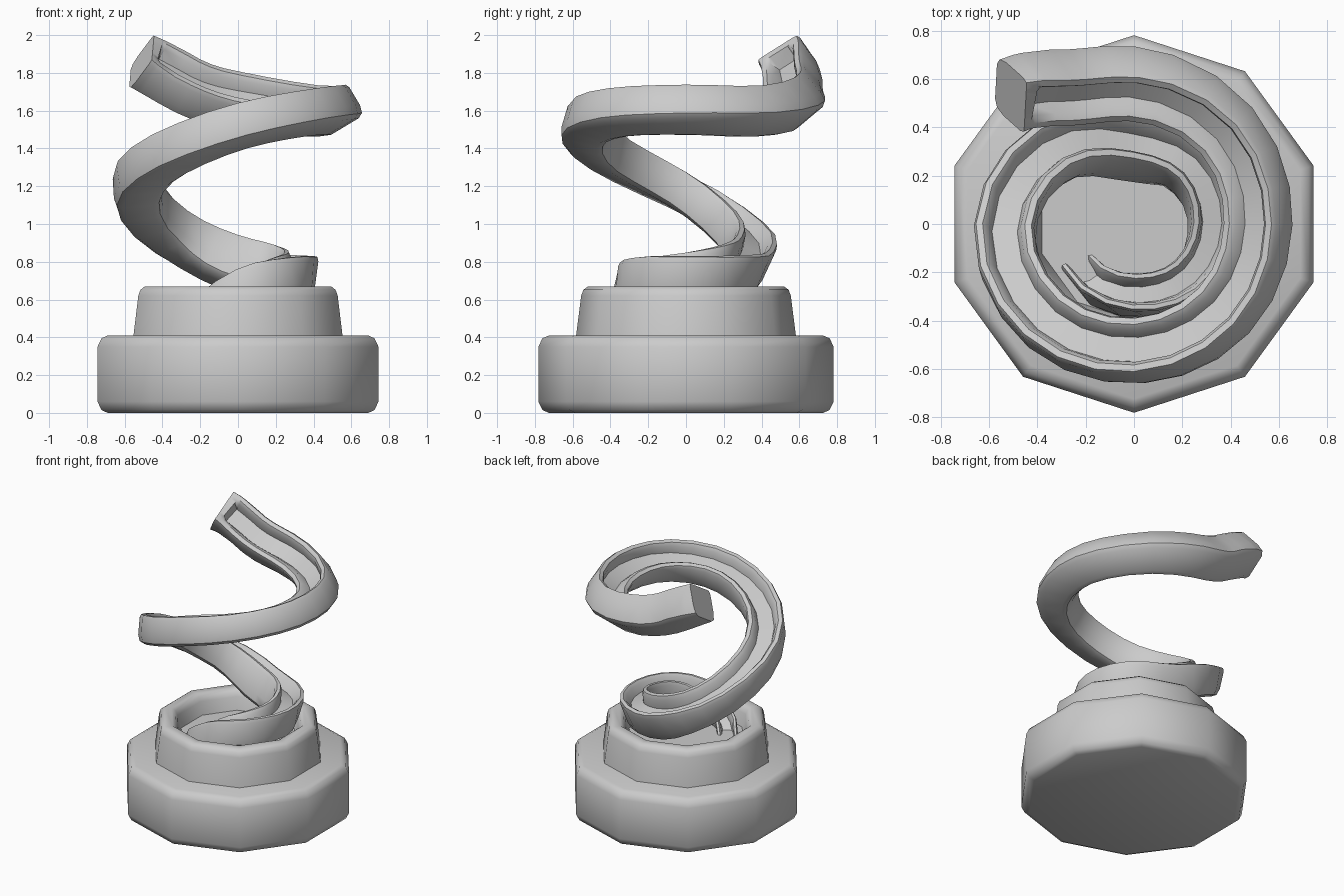
import bpy, bmesh
from math import radians, sin, cos, pi
from mathutils import Vector

cube = bpy.data.objects.get("Cube")
if cube:
    bpy.data.objects.remove(cube, do_unlink=True)

# One plain grey for everything
grey = bpy.data.materials.new("plain_grey")
grey.use_nodes = True
colour = (0.6, 0.6, 0.6, 1)
grey.diffuse_color = colour
grey.node_tree.nodes["Principled BSDF"].inputs["Base Color"].default_value = colour


def loft(name, rings, angle):
    """Join closed rings of points into a capped, smooth solid."""
    bm = bmesh.new()
    loops = [[bm.verts.new(p) for p in ring] for ring in rings]
    count = len(loops[0])
    for a, b in zip(loops, loops[1:]):
        for i in range(count):
            j = (i + 1) % count
            bm.faces.new((a[i], a[j], b[j], b[i]))
    bm.faces.new(loops[0][::-1])
    bm.faces.new(loops[-1])
    bmesh.ops.recalc_face_normals(bm, faces=bm.faces)
    mesh = bpy.data.meshes.new(name)
    bm.to_mesh(mesh)
    bm.free()
    mesh.materials.append(grey)
    obj = bpy.data.objects.new(name, mesh)
    bpy.context.collection.objects.link(obj)
    bpy.ops.object.select_all(action="DESELECT")
    obj.select_set(True)
    bpy.context.view_layer.objects.active = obj
    bpy.ops.object.shade_smooth_by_angle(angle=radians(angle))
    return obj


def decagon(radius, z):
    turns = [pi / 2 + k * pi / 5 for k in range(10)]
    return [Vector((radius * cos(a), radius * sin(a), z)) for a in turns]


# Ten-sided base and hollow collar
base_profile = [(.725, 0), (.76, .015), (.782, .06), (.782, .35), (.76, .395), (.725, .41)]
loft("base", [decagon(r, z) for r, z in base_profile], 50)

collar_profile = [(.583, .40), (.555, .62), (.543, .652), (.518, .67), (.465, .67),
                  (.44, .652), (.425, .62), (.40, .53)]
loft("collar", [decagon(r, z) for r, z in collar_profile], 50)

# Spiral chute keys: radius, rim height, bank in degrees, width, depth
keys = [
    (.66, 1.935, 37, .26, .23),
    (.55, 1.805, 39, .26, .23),
    (.515, 1.73, 40, .26, .22),
    (.495, 1.67, 35, .25, .19),
    (.47, 1.68, 31, .25, .19),
    (.48, 1.67, 26, .25, .19),
    (.50, 1.61, 17, .25, .20),
    (.53, 1.46, 8, .25, .20),
    (.54, 1.27, -5, .25, .20),
    (.47, 1.04, -18, .24, .21),
    (.37, .90, -27, .23, .25),
    (.36, .86, -20, .21, .24),
    (.335, .84, -8, .19, .22),
    (.31, .82, 2, .17, .20),
    (.28, .75, 10, .16, .18),
    (.28, .53, 12, .14, .18),
]
angles = [133, 114] + [90 - 45 * k for k in range(len(keys) - 2)]
angles[-1] -= 14
keys = [(a,) + k for a, k in zip(angles, keys)]


def sample(s):
    """Catmull-Rom blend of the keys at position s."""
    last = len(keys) - 1
    i = max(0, min(int(s), last - 1))
    t = s - i
    p, q = keys[i], keys[i + 1]
    before = keys[i - 1] if i else [2 * a - b for a, b in zip(p, q)]
    after = keys[i + 2] if i + 2 <= last else [2 * b - a for a, b in zip(p, q)]
    return [b + t * ((c - a) + t * ((2 * a - 5 * b + 4 * c - d) + t * (3 * (b - c) + d - a))) / 2
            for a, b, c, d in zip(before, p, q, after)]


def centre(s):
    a, r, z = sample(s)[:3]
    return Vector((r * cos(radians(a)), r * sin(radians(a)), z))


# Half of the U section: across, down; the last two points form the channel
half = [(.66, -1), (.9, -.92), (1, -.7), (1, -.12), (.92, -.01), (.7, 0), (.55, -.1), (.42, -.36)]
section = half + [(-u, v) for u, v in reversed(half)]
channel = range(len(half) - 2, len(half) + 2)


def chute_ring(s, is_open):
    bank, width, depth = sample(s)[3:]
    tangent = (centre(s + .02) - centre(s - .02)).normalized()
    side = Vector((0, 0, 1)).cross(tangent).normalized()
    up = tangent.cross(side)
    b = radians(bank)
    side, up = side * cos(b) + up * sin(b), up * cos(b) - side * sin(b)
    mid = centre(s)
    return [mid + side * (u * width / 2) + up * (depth * (v if is_open or i not in channel else 0))
            for i, (u, v) in enumerate(section)]


# Closed wall at the top, then the open channel down into the collar
rings = [chute_ring(s, False) for s in (0, .16)]
steps = 3 * (len(keys) - 1)
rings += [chute_ring(s, True) for s in [.25] + [k / 3 for k in range(2, steps + 1)]]
loft("spiral_chute", rings, 40)
